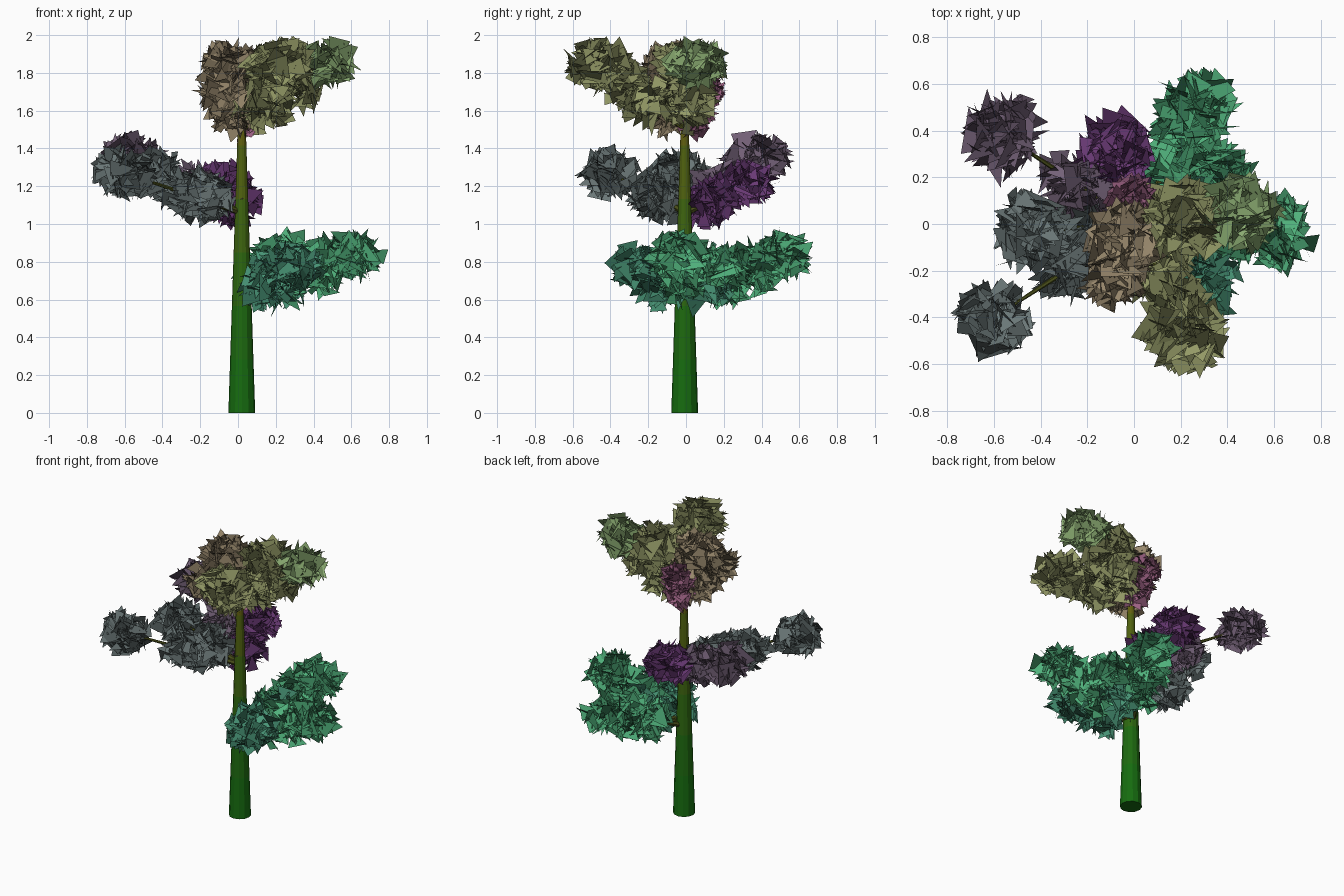
import bpy, bmesh, math, random
from mathutils import Vector

if "Cube" in bpy.data.objects:
    bpy.data.objects.remove(bpy.data.objects["Cube"])

random.seed(7)


def material(name, rgb):
    m = bpy.data.materials.new(name)
    m.diffuse_color = (*rgb, 1)
    m.use_nodes = True
    m.node_tree.nodes["Principled BSDF"].inputs["Base Color"].default_value = m.diffuse_color
    return m


def make_object(name, bm, mats):
    me = bpy.data.meshes.new(name)
    bm.to_mesh(me)
    bm.free()
    for m in mats:
        me.materials.append(m)
    ob = bpy.data.objects.new(name, me)
    bpy.context.collection.objects.link(ob)


def add_tube(bm, points, radii, sides):
    """Tapered tube through the points; one material slot per segment."""
    rings = []
    for i, (p, r) in enumerate(zip(points, radii)):
        d = points[min(i + 1, len(points) - 1)] - points[max(i - 1, 0)]
        q = d.to_track_quat('Z', 'Y')
        rings.append([bm.verts.new(p + q @ Vector((r * math.cos(a), r * math.sin(a), 0)))
                      for a in (2 * math.pi * k / sides for k in range(sides))])
    for i in range(len(rings) - 1):
        for k in range(sides):
            n = (k + 1) % sides
            f = bm.faces.new((rings[i][k], rings[i][n], rings[i + 1][n], rings[i + 1][k]))
            f.material_index = i
    bm.faces.new(rings[0][::-1])
    bm.faces.new(rings[-1]).material_index = len(rings) - 2


def rand_dir():
    while True:
        v = Vector([random.uniform(-1, 1) for _ in range(3)])
        if 0.05 < v.length < 1:
            return v.normalized()


def add_clump(bm, c, width, height, count, leaf, slot):
    """Loose ellipsoid filled with randomly turned, pointed triangular leaves."""
    s = Vector((width, width, height))
    for _ in range(count):
        d = rand_dir() * random.random() ** 0.4
        p = c + Vector([d[i] * (s[i] - 0.035) for i in range(3)])
        axis = rand_dir()
        side = axis.cross(rand_dir()).normalized()
        h = leaf * random.uniform(0.75, 1.3)
        w = leaf * random.uniform(0.25, 0.55)
        limit = random.uniform(0.95, 1.25)
        verts = []
        for t in (p + axis * h * 0.6, p - axis * h * 0.4 + side * w, p - axis * h * 0.4 - side * w):
            # keep every tip near the clump outline and under the crown
            e = t - c
            k = Vector([e[i] / (s[i] * limit) for i in range(3)]).length
            t = c + e / max(k, 1)
            t.z = min(t.z, 1.995)
            verts.append(bm.verts.new(t))
        bm.faces.new(verts).material_index = slot * 3 + random.randrange(3)


# leaf colours, each in three shades
COLOURS = {
    'green': (0.06, 0.33, 0.15), 'teal': (0.05, 0.23, 0.14),
    'slate': (0.11, 0.14, 0.14), 'mauve': (0.13, 0.09, 0.14),
    'purple': (0.12, 0.035, 0.15), 'olive': (0.22, 0.24, 0.1),
    'lime': (0.2, 0.32, 0.13), 'tan': (0.23, 0.18, 0.11), 'pink': (0.25, 0.09, 0.17),
}
names = list(COLOURS)
leaf_mats = [material(f'{n}_leaf_{k}', [c * k for c in COLOURS[n]])
             for n in names for k in (0.65, 1.0, 1.35)]
bark = material('bark', (0.07, 0.08, 0.01))

# trunk, tapering and shifting from green to olive
STEPS = 6
bm = bmesh.new()
add_tube(bm, [Vector((0.02, -0.007, 1.7 * i / STEPS)) for i in range(STEPS + 1)],
         [0.071 - 0.056 * i / STEPS for i in range(STEPS + 1)], 12)
make_object('trunk', bm, [material(f'trunk_{i}', (0.008 + 0.0045 * i * i, 0.15 - 0.007 * i, 0.005))
                          for i in range(STEPS)])


def add_tier(name, base_z, near, far, height, boughs):
    """Boughs from one trunk height, each with two inner leaf clumps and one at the tip."""
    base = Vector((0.02, 0, base_z))
    wood, leaves = bmesh.new(), bmesh.new()
    for x, y, z, size, inner_col, tip_col in boughs:
        tip = Vector((x, y, z))
        mids = [base.lerp(tip, near), base.lerp(tip, far)]
        add_tube(wood, [base, mids[1], tip], (0.018, 0.012, 0.005), 6)
        for m in mids:
            add_clump(leaves, m, 0.85 * size, height, 65, 0.13, names.index(inner_col))
        add_clump(leaves, tip, size, size * 0.74, int(580 * size), 0.16, names.index(tip_col))
    make_object(name + '_branches', wood, [bark, bark])
    make_object(name + '_leaves', leaves, leaf_mats)


add_tier('lower', 0.62, 0.45, 0.72, 0.175, [
    (0.27, 0.5, 0.83, 0.18, 'green', 'green'),
    (0.6, -0.03, 0.83, 0.175, 'green', 'green'),
    (0.29, -0.24, 0.77, 0.17, 'teal', 'teal'),
    (0.37, 0.2, 0.78, 0.16, 'teal', 'green')])
add_tier('middle', 1.06, 0.35, 0.5, 0.14, [
    (-0.6, -0.4, 1.27, 0.18, 'slate', 'slate'),
    (-0.56, 0.38, 1.35, 0.185, 'mauve', 'mauve'),
    (-0.44, -0.03, 1.27, 0.175, 'slate', 'slate'),
    (-0.08, 0.32, 1.21, 0.17, 'purple', 'purple')])
add_tier('top', 1.5, 0.4, 0.7, 0.15, [
    (0.46, 0.05, 1.85, 0.18, 'olive', 'lime'),
    (0.22, -0.46, 1.84, 0.19, 'olive', 'olive'),
    (0.22, 0.01, 1.85, 0.19, 'olive', 'olive'),
    (-0.04, -0.07, 1.84, 0.18, 'tan', 'tan'),
    (-0.08, -0.22, 1.7, 0.15, 'tan', 'tan'),
    (0.0, 0.1, 1.71, 0.12, 'pink', 'pink')])
